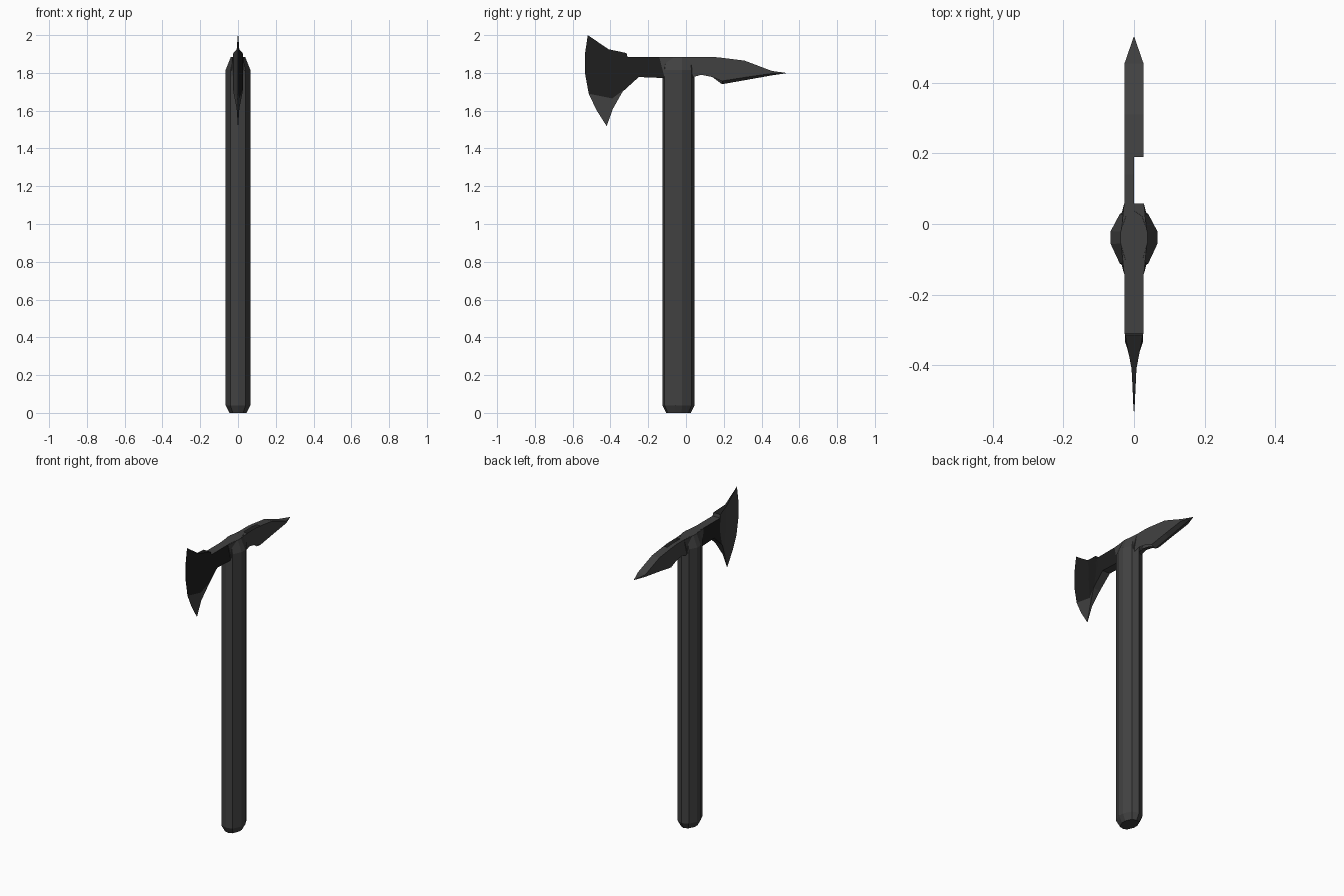
import bpy, bmesh

if "Cube" in bpy.data.objects:
    bpy.data.objects.remove(bpy.data.objects["Cube"])


def material(name, v):
    m = bpy.data.materials.new(name)
    m.diffuse_color = (v, v, v, 1)
    m.use_nodes = True
    m.node_tree.nodes["Principled BSDF"].inputs["Base Color"].default_value = m.diffuse_color
    return m


grey = material("dark grey", 0.053)
black = material("blackened steel", 0.013)


def skin(name, rings, drop_face=None, is_black=None):
    """Bridge equal-length closed rings, cap both ends, then delete or recolour faces by rule."""
    bm = bmesh.new()
    vr = [[bm.verts.new(p) for p in ring] for ring in rings]
    n = len(rings[0])
    for a, b in zip(vr, vr[1:]):
        for i in range(n):
            j = (i + 1) % n
            bm.faces.new((a[i], a[j], b[j], b[i]))
    bm.faces.new(vr[0])
    bm.faces.new(vr[-1])
    bmesh.ops.recalc_face_normals(bm, faces=bm.faces[:])
    if drop_face:
        gone = [f for f in bm.faces if drop_face(f.calc_center_median())]
        bmesh.ops.delete(bm, geom=gone, context='FACES')
    if is_black:
        for f in bm.faces:
            f.material_index = int(is_black(f.calc_center_median(), f.normal))
    me = bpy.data.meshes.new(name)
    bm.to_mesh(me)
    bm.free()
    me.materials.append(grey)
    if is_black:
        me.materials.append(black)
    ob = bpy.data.objects.new(name, me)
    bpy.context.collection.objects.link(ob)
    return ob


def slab_ring(points, w, drop=0.0):
    """Ring around a (y, z) column listed top to bottom, half width w, ridge at x = 0."""
    top, low = points[0], points[-1]
    right = [(w, y, z) for y, z in points]
    left = [(-w, y, z) for y, z in reversed(points)]
    return right + [(0, low[0], low[1] - drop)] + left + [(0, top[0], top[1])]


def column(a, b, n):
    return [tuple(p + (q - p) * i / (n - 1) for p, q in zip(a, b)) for i in range(n)]


# Handle: ten-sided shaft with chamfered ends
half = [(0, -0.125), (0.04, -0.113), (0.066, -0.057), (0.066, -0.02), (0.04, 0.029), (0, 0.046)]
section = half + [(-x, y) for x, y in reversed(half[1:-1])]
CY = -0.04
shaft = [(0.0, 0.68, 0.76), (0.04, 1, 1), (1.815, 1, 1), (1.885, 0.57, 0.9)]
skin("handle", [[(x * sx, CY + (y - CY) * sy, z) for x, y in section] for z, sx, sy in shaft])

# Collar: flares front and back where the head meets the shaft
for name, ys in (("front_collar", (-0.112, -0.142)), ("back_collar", (0.027, 0.058))):
    skin(name, [[(-0.038, CY, z), (0.038, CY, z), (w, y, z), (-w, y, z)]
                for z, y, w in ((1.77, ys[0], 0.036), (1.884, ys[1], 0.028))])


# Blackened areas: arm flanks, the blade's top edge and the upper part of its right cheek
def blade_black(c, n):
    if abs(n.x) < 0.5:
        return c.y < -0.32 and n.z > 0.3
    if n.x > 0:
        return c.z > 1.70
    return c.y > -0.34


# Axe blade: straight arm, then a flaring wedge thinning to the curved cutting edge
arm_start = column((-0.10, 1.885), (-0.10, 1.772), 6)
arm_end = column((-0.31, 1.885), (-0.25, 1.778), 6)
root = [(-0.315, 1.905), (-0.315, 1.86), (-0.31, 1.81), (-0.33, 1.71), (-0.333, 1.705), (-0.336, 1.70)]
middle = [(-0.41, 1.925), (-0.40, 1.87), (-0.40, 1.80), (-0.39, 1.665), (-0.389, 1.637), (-0.387, 1.61)]
edge = [(-0.52, 2.0), (-0.535, 1.9), (-0.535, 1.8), (-0.515, 1.69), (-0.475, 1.605), (-0.42, 1.518)]
skin("axe_blade", [slab_ring(arm_start, 0.027), slab_ring(arm_end, 0.027), slab_ring(root, 0.025),
                   slab_ring(middle, 0.007), slab_ring(edge, 0.001)], is_black=blade_black)

# Back spike: (y, top z, bottom z, half width, ridge drop)
spike = [(0.03, 1.885, 1.775, 0.027, 0), (0.08, 1.885, 1.79, 0.027, 0),
         (0.14, 1.885, 1.778, 0.027, 0), (0.19, 1.88, 1.757, 0.027, 0.017),
         (0.31, 1.865, 1.776, 0.027, 0.015), (0.455, 1.81, 1.797, 0.027, 0.01),
         (0.53, 1.80, 1.798, 0.001, 0)]


# The neck of the spike is open above and below on its right half
def neck_gap(c):
    return 0.002 < c.x < 0.02 and 0.05 < c.y < 0.185


skin("back_spike", [slab_ring([(y, t), (y, b)], w, d) for y, t, b, w, d in spike], neck_gap)
